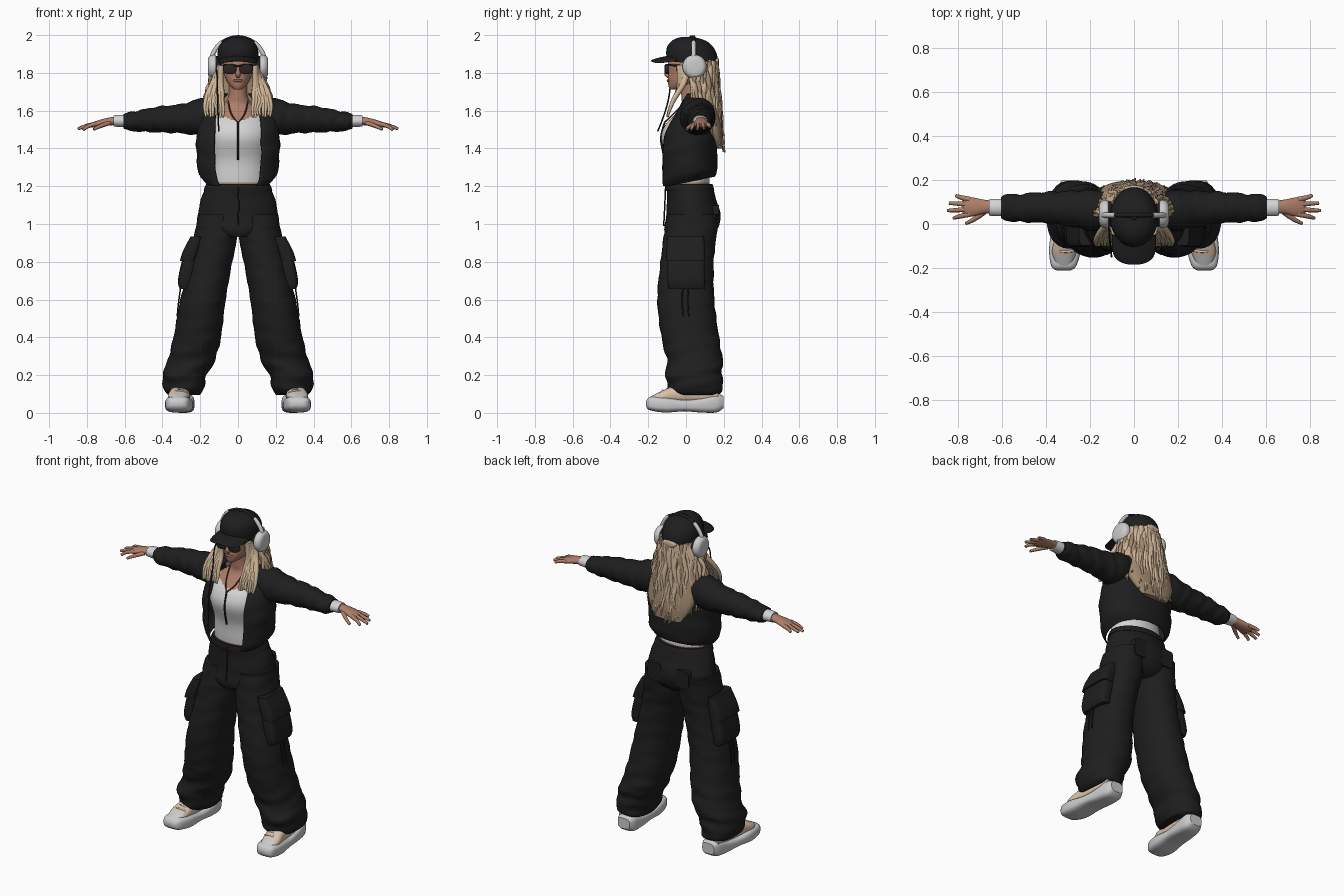
import bpy, bmesh, math, random
from math import sin, cos, pi, radians
from mathutils import Vector

random.seed(4)
default_cube = bpy.data.objects.get("Cube")
if default_cube:
    bpy.data.objects.remove(default_cube, do_unlink=True)


def material(name, *rgb):
    mat = bpy.data.materials.new(name)
    mat.use_nodes = True
    mat.diffuse_color = (*rgb, 1)
    bsdf = mat.node_tree.nodes["Principled BSDF"]
    bsdf.inputs["Base Color"].default_value = (*rgb, 1)
    bsdf.inputs["Roughness"].default_value = 0.8
    return mat


BLACK = material("black fabric", .013, .013, .014)
WHITE = material("white cloth", .66, .66, .67)
SHELL = material("off white plastic", .6, .6, .6)
SKIN = material("tan skin", .42, .21, .14)
LIPS = material("lip brown", .27, .11, .09)
HAIR = material("blonde hair", .6, .45, .3)
ROOT = material("dark blonde hair", .36, .25, .16)
BEIGE = material("beige suede", .72, .55, .4)
LENS = material("smoked lens", .025, .018, .017)
CORD = material("brown cord", .09, .04, .025)


def smooth_rows(rows, steps):
    """Catmull-Rom interpolation through the section rows."""
    rows = [Vector(r) for r in rows]
    padded = [rows[0]] + rows + [rows[-1]]
    out = []
    for a, b, c, d in zip(padded, padded[1:], padded[2:], padded[3:]):
        for k in range(steps):
            t = k / steps
            out.append(b + (c - a) * (t / 2) + (a * 2 - b * 5 + c * 4 - d) * (t * t / 2)
                       + (b * 3 - a - c * 3 + d) * (t ** 3 / 2))
    return out + [rows[-1]]


def sym(*rows):
    """Rows given as (height, half width, front, back)."""
    return [(s, -w, w, f, b) for s, w, f, b in rows]


def loft(name, axis, rows, mats, sides=32, steps=4, square=1.0, gap=0.0, mirror=False,
         wrinkle=None, warp=None, rule=None, thick=0.0):
    """Skin sections (station, a min, a max, b min, b max) placed along an axis."""
    bm = bmesh.new()
    rings = []
    for s, a0, a1, b0, b1 in smooth_rows(rows, steps):
        ring = []
        for i in range(sides):
            span = (2 * pi - 2 * gap) / (sides - 1 if gap else sides)
            t = gap + i * span
            u, v = sin(t), -cos(t)
            u, v = [math.copysign(abs(q) ** square, q) for q in (u, v)]
            f = 1 + (wrinkle(s, t) if wrinkle else 0)
            a = (a0 + a1) / 2 + (a1 - a0) / 2 * u * f
            b = (b0 + b1) / 2 + (b1 - b0) / 2 * v * f
            co = Vector({"X": (s, a, b), "Y": (a, s, b), "Z": (a, b, s)}[axis])
            ring.append(bm.verts.new(warp(co) if warp else co))
        rings.append(ring)
    count = sides - 1 if gap else sides
    for low, high in zip(rings, rings[1:]):
        for i in range(count):
            j = (i + 1) % sides
            bm.faces.new((low[i], low[j], high[j], high[i]))
    if not gap:
        bm.faces.new(rings[0])
        bm.faces.new(rings[-1])
    bmesh.ops.recalc_face_normals(bm, faces=bm.faces)
    for face in bm.faces:
        face.material_index = rule(face.calc_center_median()) if rule else 0
    mesh = bpy.data.meshes.new(name)
    bm.to_mesh(mesh)
    bm.free()
    for mat in mats:
        mesh.materials.append(mat)
    mesh.shade_smooth()
    mesh.set_sharp_from_angle(angle=radians(50))
    obj = bpy.data.objects.new(name, mesh)
    bpy.context.collection.objects.link(obj)
    if thick:
        obj.modifiers.new("Thickness", "SOLIDIFY").thickness = thick
    if mirror:
        obj.modifiers.new("Mirror", "MIRROR")
    return obj


def tubes(name, paths, radius, mat, tip=1.0, mirror=False):
    """Round strands along smooth paths, tapering to the tip factor."""
    curve = bpy.data.curves.new(name, "CURVE")
    curve.dimensions = "3D"
    curve.bevel_depth, curve.bevel_resolution = radius, 2
    curve.resolution_u, curve.use_fill_caps = 4, True
    for side in (1, -1) if mirror else (1,):
        for path in paths:
            spline = curve.splines.new("NURBS")
            spline.points.add(len(path) - 1)
            for k, (x, y, z) in enumerate(path):
                spline.points[k].co = (x * side, y, z, 1)
                spline.points[k].radius = 1 + (tip - 1) * (k / (len(path) - 1)) ** 2
            spline.order_u = min(3, len(path))
            spline.use_endpoint_u = True
    curve.materials.append(mat)
    obj = bpy.data.objects.new(name, curve)
    bpy.context.collection.objects.link(obj)


def folds(amount, freq):
    return lambda s, t: amount(s) * (sin(freq * s + 2 * sin(t + 1) + sin(3 * t))
                                     + .5 * sin(freq * 1.7 * s + 3 * cos(t)))


# Torso: vest with scooped neck, bare neck and waist
loft("torso", "Z", sym((1.17, .15, -.09, .12), (1.24, .155, -.095, .125), (1.34, .15, -.1, .11),
                       (1.45, .17, -.13, .12), (1.52, .165, -.112, .12), (1.58, .14, -.06, .11),
                       (1.63, .08, -.025, .1), (1.68, .05, -.025, .08), (1.77, .05, -.03, .08)),
     [WHITE, SKIN], sides=48, steps=8,
     rule=lambda c: int(c.z > 1.55 + 3 * c.x ** 2 or c.z < 1.222))

# Jacket: open shell, hem higher at the back
def lift_hem(co):
    if co.z < 1.3:
        co.z += max(0, co.y + .1) * .2 * (1.3 - co.z) / .1
    return co

loft("jacket_body", "Z", sym((1.2, .175, -.14, .15), (1.25, .205, -.145, .165), (1.35, .22, -.145, .165),
                             (1.45, .22, -.14, .165), (1.53, .215, -.105, .165), (1.6, .2, -.06, .15),
                             (1.65, .165, -.03, .13), (1.69, .1, 0, .1)),
     [BLACK], sides=48, steps=5, square=.9, gap=.56, thick=.008, warp=lift_hem,
     wrinkle=folds(lambda s: .012, 45))
loft("jacket_sleeve", "X", [(.13, -.03, .15, 1.5, 1.68), (.2, -.03, .155, 1.47, 1.665),
                            (.3, -.01, .15, 1.48, 1.635), (.42, .005, .145, 1.485, 1.622),
                            (.53, .01, .135, 1.49, 1.6), (.58, .015, .135, 1.495, 1.59),
                            (.605, .025, .125, 1.505, 1.582)],
     [BLACK], steps=7, mirror=True, wrinkle=folds(lambda s: .03 + .05 * max(0, s - .2), 70))
loft("shirt_cuff", "X", [(.59, .035, .115, 1.512, 1.578), (.63, .036, .114, 1.514, 1.578),
                         (.66, .038, .112, 1.516, 1.575)], [WHITE], mirror=True)

# Hands
loft("palm", "X", [(.64, .05, .105, 1.525, 1.57), (.69, .045, .112, 1.52, 1.562),
                   (.73, .035, .12, 1.514, 1.552), (.765, .035, .12, 1.51, 1.54),
                   (.78, .05, .11, 1.515, 1.53)], [SKIN], sides=20, mirror=True)
fingers = []
for i, reach in enumerate((.82, .848, .84, .81)):
    y = .045 + .022 * i
    fan = y + (i - 1.5) * .012
    fingers.append([(.745, y, 1.53), (.79, (y + fan) / 2, 1.526), (reach, fan, 1.498 + .005 * i)])
fingers.append([(.68, .055, 1.535), (.73, .015, 1.52), (.765, .003, 1.5)])
tubes("fingers", fingers, .0125, SKIN, tip=.6, mirror=True)

# Trousers: hips, baggy legs, waistband and pockets
loft("trouser_hips", "Z", sym((.93, .1, -.1, .12), (.97, .2, -.115, .165), (1.05, .213, -.105, .183),
                              (1.13, .195, -.1, .16), (1.21, .165, -.105, .135)),
     [BLACK], sides=40, wrinkle=folds(lambda s: .01, 40))
loft("trouser_leg", "Z", [(.095, .2, .37, -.06, .17), (.12, .185, .39, -.09, .195),
                          (.2, .165, .4, -.11, .19), (.27, .125, .375, -.1, .195),
                          (.4, .09, .342, -.13, .175), (.6, .065, .305, -.152, .15),
                          (.8, .03, .258, -.135, .147), (.92, .006, .235, -.12, .16),
                          (1.05, .01, .212, -.1, .175)],
     [BLACK], sides=40, steps=9, mirror=True, square=.92,
     wrinkle=folds(lambda s: .012 + .06 * max(0, .45 - s), 55))
loft("waistband", "Z", sym((1.175, .182, -.108, .15), (1.19, .178, -.109, .147), (1.212, .168, -.108, .14)),
     [BLACK], sides=40)
loft("cargo_pocket", "Z", [(.655, .25, .308, -.09, .1), (.7, .24, .318, -.098, .102),
                           (.8, .22, .298, -.098, .098), (.9, .2, .262, -.09, .09)],
     [BLACK], square=.45, mirror=True)
loft("pocket_flap", "Z", [(.805, .23, .308, -.105, .102), (.86, .21, .29, -.104, .1),
                          (.935, .19, .25, -.098, .095)], [BLACK], square=.4, mirror=True)
loft("back_pocket", "Y", [(.13, .05, .14, .99, 1.1), (.176, .05, .14, .99, 1.1)],
     [BLACK], square=.4, mirror=True)
tubes("pocket_strings", [[(.3, y, .68), (.315, y - .01, .6), (.322, y, .51)] for y in (-.015, .015)],
      .004, BLACK, mirror=True)
tubes("fly_seam", [[(0, -.108, 1.2), (.006, -.112, 1.1), (0, -.118, .99)]], .004, BLACK)

# Shoes
loft("shoe_sole", "Y", [(-.212, .29, .35, .035, .06), (-.19, .262, .377, .014, .085),
                        (-.11, .24, .386, .002, .085), (-.01, .238, .372, .008, .07),
                        (.08, .232, .36, .002, .08), (.16, .232, .348, .002, .1),
                        (.198, .25, .33, .025, .09)],
     [SHELL], square=.6, mirror=True)
loft("shoe_upper", "Y", [(-.19, .285, .352, .05, .085), (-.13, .262, .372, .05, .115),
                         (-.06, .255, .362, .05, .143), (.05, .25, .352, .05, .16),
                         (.17, .255, .34, .05, .14)],
     [BEIGE, SHELL], square=.85, mirror=True, rule=lambda c: int(c.y < -.145))
tubes("shoe_laces", [[(.27, y, z), (.31, y - .01, z + .025), (.35, y, z)]
                     for y, z in ((-.12, .105), (-.095, .114), (-.07, .122))], .006, SHELL, mirror=True)

# Head and face
loft("head", "Z", sym((1.712, .018, -.083, -.045), (1.728, .04, -.092, .02), (1.76, .062, -.096, .08),
                      (1.8, .074, -.094, .12), (1.86, .08, -.095, .13), (1.93, .06, -.07, .11)), [SKIN])
tubes("nose", [[(0, -.09, 1.83), (0, -.1, 1.805), (0, -.106, 1.792), (0, -.09, 1.782)]], .012, SKIN)
tubes("lips", [[(-.022, -.088, 1.757), (0, -.104, 1.76), (.022, -.088, 1.757)]], .007, LIPS)
loft("glasses_lens", "Y", [(-.113, .02, .055, 1.81, 1.835), (-.108, .008, .074, 1.795, 1.845),
                           (-.09, .008, .08, 1.795, 1.845)], [LENS], square=.8, mirror=True)
tubes("glasses_frame", [[(0, -.108, 1.835), (.04, -.11, 1.845), (.08, -.085, 1.84), (.085, .04, 1.835)]],
      .005, BLACK, mirror=True)

# Hair: inner mass, dark and light wavy strands, front locks
loft("hair_mass", "Z", sym((1.4, .09, .165, .195), (1.5, .15, .1, .195), (1.63, .155, .03, .175),
                           (1.75, .12, .02, .165), (1.86, .1, .0, .155)), [ROOT], square=.85)
strands = []
for i in range(64):
    a = random.uniform(-1.75, 1.75)
    bottom = random.uniform(1.37, 1.47) + .075 * abs(a) ** 1.5
    phase, path = random.uniform(0, 6), []
    for k in range(10):
        t = k / 9
        wave = .009 * sin(phase + 13 * t)
        path.append(((.1 + .085 * t ** .8) * sin(a) + wave,
                     .04 + .03 * t + (.115 + .015 * t) * cos(a) + wave * .6,
                     1.86 + (bottom - 1.86) * t))
    strands.append(path)
tubes("hair_light_strands", strands[:46], .015, HAIR, tip=.25)
tubes("hair_dark_strands", strands[46:], .015, ROOT, tip=.3)
locks = []
for i in range(8):
    f, w = i / 7, random.uniform(-.012, .012)
    locks.append([(.088 + .012 * f, -.035 + .05 * f, 1.84), (.095 + .03 * f, -.03 + .03 * f, 1.76),
                  (.085 + .07 * f + w, -.04, 1.7), (.085 + .09 * f - w, -.07, 1.65),
                  (.075 + .1 * f + w, -.085, 1.61), (.08 + .09 * f, -.098, 1.565 + abs(w))])
tubes("hair_front_locks", locks, .016, HAIR, tip=.35, mirror=True)

# Cap with brim, button and rear opening
def tilt(co):
    co.z -= .1 * (co.y - .03)
    return co

def droop(co):
    co.z -= 2.5 * co.x ** 2
    return co

loft("cap_crown", "Z", sym((1.85, .107, -.1, .168), (1.9, .109, -.105, .166), (1.94, .1, -.092, .15),
                           (1.97, .075, -.06, .12), (1.985, .04, -.02, .08), (1.99, .004, .025, .035)),
     [BLACK], steps=5, warp=tilt)
loft("cap_brim", "Y", [(-.05, -.1, .1, 1.882, 1.9), (-.11, -.1, .1, 1.872, 1.888),
                       (-.155, -.085, .085, 1.864, 1.878), (-.178, -.05, .05, 1.86, 1.87),
                       (-.185, -.015, .015, 1.862, 1.866)], [BLACK], warp=droop)
loft("cap_opening_hair", "Y", [(.14, -.05, .05, 1.835, 1.885), (.168, -.042, .042, 1.84, 1.88),
                               (.174, -.02, .02, 1.85, 1.87)], [HAIR])
loft("cap_button", "Z", sym((1.98, .014, .015, .043), (1.993, .012, .018, .04), (1.998, .004, .025, .033)),
     [BLACK], sides=16)

# Headphones
def disc(*pairs):
    return [(x, .045 - r, .045 + r, 1.833 - r, 1.833 + r) for x, r in pairs]

loft("headphone_cushion", "X", disc((.09, .045), (.1, .056), (.12, .056)), [BLACK], mirror=True)
loft("headphone_cup", "X", disc((.115, .055), (.122, .063), (.14, .062), (.155, .05), (.16, .03)),
     [SHELL], mirror=True)

def arc(start, end):
    return [(.145 * cos(a), .04, 1.84 + .15 * sin(a))
            for a in (start + (end - start) * k / 12 for k in range(13))]

tubes("headphone_band", [arc(.6, pi - .6)], .01, BLACK)
tubes("headphone_arm", [arc(.1, .95)], .012, SHELL, mirror=True)

# Necklace, pendant chain and audio wire
tubes("necklace", [[(.052, 0, 1.65), (.045, -.05, 1.6), (.02, -.095, 1.555), (0, -.112, 1.54)]],
      .004, CORD, mirror=True)
tubes("pendant_chain", [[(0, -.112, 1.54), (0, -.132, 1.48), (0, -.134, 1.43), (0, -.112, 1.34)]],
      .005, BLACK)
tubes("audio_wire", [[(-.115, .0, 1.82), (-.11, -.08, 1.8), (-.108, -.09, 1.63), (-.102, -.15, 1.49)]],
      .004, BLACK)
